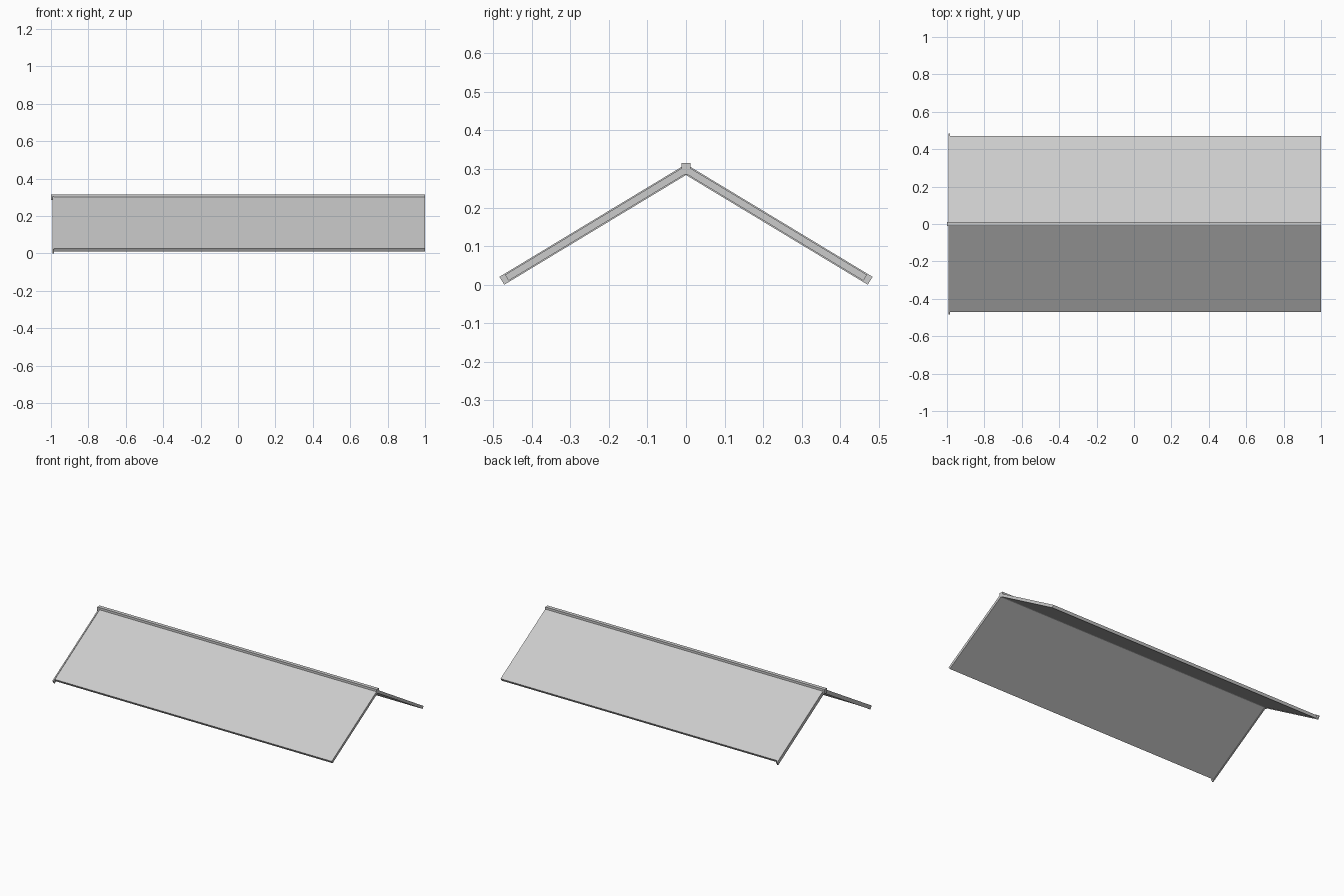
import bpy, bmesh, math
from mathutils import Vector

if "Cube" in bpy.data.objects:
    bpy.data.objects.remove(bpy.data.objects["Cube"])

APEX = Vector((0.0, 0.2985))      # roof centre line at the ridge (y, z)
TIP = Vector((0.4775, 0.0103))    # end of the barge board centre line
ALONG = (TIP - APEX).normalized()
NORMAL = Vector((-ALONG.y, ALONG.x))


def extrude_x(name, profile, x0, x1):
    """Solid with a (y, z) profile running from x0 to x1."""
    bm = bmesh.new()
    face = bm.faces.new([bm.verts.new((x0, y, z)) for y, z in profile])
    ext = bmesh.ops.extrude_face_region(bm, geom=[face])
    moved = [v for v in ext["geom"] if isinstance(v, bmesh.types.BMVert)]
    bmesh.ops.translate(bm, verts=moved, vec=(x1 - x0, 0, 0))
    bmesh.ops.recalc_face_normals(bm, faces=bm.faces)
    mesh = bpy.data.meshes.new(name)
    bm.to_mesh(mesh)
    bm.free()
    obj = bpy.data.objects.new(name, mesh)
    bpy.context.collection.objects.link(obj)
    return obj


def slope(name, side, thickness, shorten, x0, x1):
    """Sloping slab from the ridge down to the eave on one side."""
    length = (TIP - APEX).length - shorten
    h = thickness / 2
    top, low = APEX, APEX + ALONG * length
    # plumb cut at the ridge, square cut at the eave
    rise = Vector((0, h / NORMAL.y))
    pts = [top + rise, low + NORMAL * h, low - NORMAL * h, top - rise]
    return extrude_x(name, [(side * p.x, p.y) for p in pts], x0, x1)


for label, side in (("front", -1), ("back", 1)):
    # roof panel
    slope(label + "_roof_panel", side, 0.018, 0.015, -0.985, 1.0)
    # slightly larger trim board at the left gable
    slope(label + "_barge_board", side, 0.024, 0.0, -0.991, -0.983)

# ridge beam
extrude_x("ridge_beam", [(-0.012, 0.286), (0.012, 0.286), (0.012, 0.316), (-0.012, 0.316)], -1.0, 1.0)
